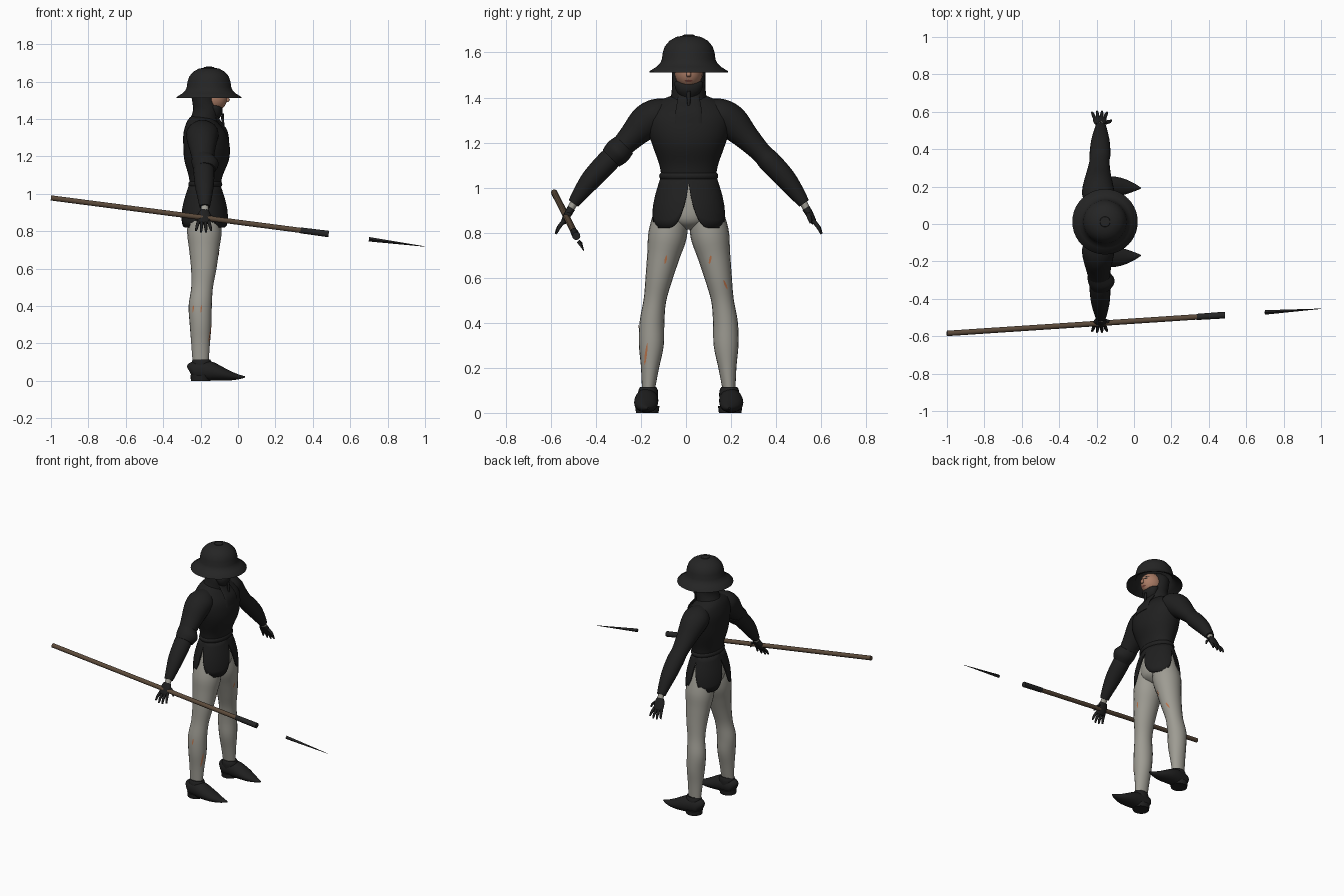
import bpy, bmesh, math
from mathutils import Vector
from mathutils.bvhtree import BVHTree

if "Cube" in bpy.data.objects:
    bpy.data.objects.remove(bpy.data.objects["Cube"])

CY = 0.012   # body centre line in y


def mat(name, r, g, b):
    m = bpy.data.materials.new(name)
    m.diffuse_color = (r, g, b, 1)
    m.use_nodes = True
    m.node_tree.nodes["Principled BSDF"].inputs["Base Color"].default_value = m.diffuse_color
    return m


BLACK = mat("black cloth", .014, .014, .014)
STEEL = mat("dark steel", .018, .018, .018)
GREY = mat("pale leggings", .34, .33, .29)
SKIN = mat("skin", .40, .20, .13)
WOOD = mat("wood", .105, .068, .042)
RUST = mat("rust stain", .48, .17, .07)
LIP = mat("lip", .22, .07, .05)


def finish(bm, name, m, smooth=True):
    bmesh.ops.recalc_face_normals(bm, faces=bm.faces)
    me = bpy.data.meshes.new(name)
    bm.to_mesh(me)
    bm.free()
    ob = bpy.data.objects.new(name, me)
    bpy.context.collection.objects.link(ob)
    me.materials.append(m)
    if smooth:
        bpy.ops.object.select_all(action='DESELECT')
        ob.select_set(True)
        bpy.context.view_layer.objects.active = ob
        bpy.ops.object.shade_smooth_by_angle(angle=math.radians(50))
    return ob


def spline(st, k):
    """Catmull-Rom through stations (x, y, z, a, b)."""
    out, n = [], len(st)
    for i in range(n - 1):
        p = [st[max(i - 1, 0)], st[i], st[i + 1], st[min(i + 2, n - 1)]]
        for j in range(k):
            t = j / k
            out.append([.5 * (2 * q + (r - o) * t + (2 * o - 5 * q + 4 * r - s) * t * t
                              + (3 * q - o - 3 * r + s) * t ** 3) for o, q, r, s in zip(*p)])
    return out + [list(st[-1])]


def skin_rings(bm, rings, closed_ends=True):
    n = len(rings[0])
    for r0, r1 in zip(rings, rings[1:]):
        for i in range(n):
            bm.faces.new((r0[i], r0[(i + 1) % n], r1[(i + 1) % n], r1[i]))
    if closed_ends:
        bm.faces.new(rings[0])
        bm.faces.new(rings[-1])


def loft(name, st, m, u=(1, 0, 0), n=20, k=4, tree=False):
    """Tube of elliptic rings: a along axis u, b across it."""
    s, u, bm, rings = spline(st, k), Vector(u), bmesh.new(), []
    for i, q in enumerate(s):
        t = Vector(s[min(i + 1, len(s) - 1)][:3]) - Vector(s[max(i - 1, 0)][:3])
        v = t.normalized().cross(u).normalized()
        rings.append([bm.verts.new(Vector(q[:3]) + u * max(q[3], .001) * math.cos(w) + v * max(q[4], .001) * math.sin(w))
                      for w in (2 * math.pi * j / n for j in range(n))])
    skin_rings(bm, rings)
    bvh = BVHTree.FromBMesh(bm) if tree else None
    ob = finish(bm, name, m)
    return bvh if tree else ob


def side(st, s):
    return [(q[0], CY + s * q[1]) + tuple(q[2:]) for q in st]


def ball(name, c, r, m):
    bm = bmesh.new()
    bmesh.ops.create_uvsphere(bm, u_segments=24, v_segments=14, radius=1)
    for v in bm.verts:
        v.co = Vector([c[i] + v.co[i] * r[i] for i in range(3)])
    bvh = BVHTree.FromBMesh(bm)
    finish(bm, name, m)
    return bvh


def plate(name, bvh, d, a, z, w, h, slant, m):
    """Thin painted patch projected along d onto a surface."""
    d, bm, vs = Vector(d), bmesh.new(), []
    for i in range(8):
        t = math.pi * i / 4
        da, dz = w * math.cos(t), h * math.sin(t)
        p = Vector((0, a + da + dz * slant, z + dz)) if d.x else Vector((a + da + dz * slant, 0, z + dz))
        hit = bvh.ray_cast(p - d * 3, d)[0]
        if hit:
            vs.append(bm.verts.new(hit - d * .003))
    if len(vs) > 2:
        bm.faces.new(vs)
    finish(bm, name, m, False)


# legs, shoes, arms and hands, one per side
legs = {}
for s, tag in ((1, "left"), (-1, "right")):
    legs[s] = loft(tag + "_leg", side([
        (-.18, .07, .93, .08, .07), (-.18, .092, .80, .092, .086), (-.181, .112, .70, .08, .073),
        (-.183, .132, .60, .068, .06), (-.192, .15, .50, .058, .05), (-.202, .163, .40, .062, .055),
        (-.20, .166, .30, .058, .055), (-.20, .172, .20, .05, .04), (-.20, .18, .09, .042, .027)], s), GREY, tree=True)
    loft(tag + "_shoe", side([
        (-.257, .182, .045, .02, .035), (-.24, .182, .052, .042, .05), (-.20, .184, .055, .049, .055),
        (-.15, .188, .052, .053, .052), (-.10, .189, .04, .052, .04), (-.05, .187, .028, .042, .027),
        (0, .184, .021, .022, .014), (.037, .18, .021, .003, .004)], s), BLACK, u=(0, 1, 0))
    loft(tag + "_shoe_sole", side([(-.20, .184, 0, .052, .05), (-.20, .184, .03, .054, .054)], s), BLACK, k=1)
    loft(tag + "_shoe_collar", side([(-.195, .18, .06, .05, .044), (-.195, .18, .095, .053, .044),
                                     (-.195, .18, .115, .047, .036)], s), BLACK)
    loft(tag + "_sleeve", side([
        (-.19, .07, 1.345, .05, .05), (-.19, .135, 1.325, .085, .072), (-.192, .19, 1.29, .082, .076),
        (-.19, .255, 1.225, .066, .058), (-.185, .322, 1.155, .054, .046), (-.182, .36, 1.115, .056, .05),
        (-.18, .43, 1.04, .05, .046), (-.178, .485, .968, .036, .034), (-.178, .512, .93, .028, .025)], s), BLACK)
    loft(tag + "_shirt_cuff", side([(-.178, .505, .94, .02, .018), (-.178, .524, .905, .02, .016)], s), GREY, k=1)
    loft(tag + "_glove", side([(-.18, .52, .91, .024, .018), (-.182, .535, .885, .036, .017),
                               (-.184, .552, .852, .036, .014), (-.184, .558, .842, .03, .01)], s), BLACK, n=12)
    for i in range(4):
        f = i - 1.5
        reach = .9 if i in (0, 3) else 1.05
        loft(f"{tag}_finger_{i + 1}", side([
            (-.184 + f * .018, .552, .853, .009, .009),
            (-.184 + f * .023, .552 + .024 * reach, .853 - .028 * reach, .009, .009),
            (-.184 + f * .027, .552 + .036 * reach, .853 - .056 * reach, .005, .005)], s), BLACK, n=8, k=2)
    loft(tag + "_thumb", side([(-.155, .53, .888, .011, .011), (-.132, .535, .868, .01, .01),
                               (-.122, .542, .842, .005, .005)], s), BLACK, n=8, k=2)

# flared elbow guard on the spear arm
loft("elbow_guard", side([(-.187, .285, 1.19, .06, .053), (-.175, .315, 1.16, .072, .06),
                          (-.178, .345, 1.13, .058, .052)], -1), BLACK)

# torn, stained spots on the leggings
for i, (s, a, z, h, sl) in enumerate([(1, .107, .68, .02, .2), (-1, -.09, .68, .02, .2),
                                      (1, .175, .57, .022, -.4), (-1, -.178, .26, .05, .12)]):
    plate(f"stain_front_{i}", legs[s], (-1, 0, 0), a, z, .005, h, sl, RUST)
for i, a in enumerate((-.24, -.197)):
    plate(f"stain_side_{i}", legs[-1], (0, 1, 0), a, .385, .004, .02, .1, RUST)

# torso, hips and belt
loft("hips", [(-.18, CY, .815, .04, .03), (-.18, CY, .85, .085, .10), (-.18, CY, .92, .092, .14),
              (-.178, CY, 1.05, .075, .115)], GREY, n=28)
loft("doublet", [(-.175, CY, 1.04, .08, .12), (-.173, CY, 1.10, .092, .13), (-.168, CY, 1.18, .119, .158),
                 (-.168, CY, 1.25, .124, .18), (-.176, CY, 1.32, .116, .185), (-.19, CY, 1.375, .088, .15),
                 (-.195, CY, 1.405, .065, .085), (-.195, CY, 1.415, .05, .06)], BLACK, n=32)
loft("belt", [(-.175, CY, 1.035, .082, .122), (-.175, CY, 1.045, .09, .13), (-.175, CY, 1.058, .09, .13),
              (-.175, CY, 1.068, .082, .122)], BLACK, n=32, k=2)

# skirt of four rounded flaps split at front, back and sides
bm, rings, N = bmesh.new(), [], 96
for row in range(7):
    ring = []
    for j in range(N):
        th = 2 * math.pi * j / N
        t = abs(((th + math.pi / 4) % (math.pi / 2)) - 0)
        t = abs(((th % (math.pi / 2)) - math.pi / 4) / (math.pi / 4))
        low = .82 + .2 * t ** 4
        z = 1.05 + (low - 1.05) * row / 6
        f = min(1, math.sin(min(1, (1.05 - z) / .2) * math.pi / 2))
        ring.append(bm.verts.new((-.178 + (.083 + .045 * f) * math.cos(th), CY + (.123 + .043 * f) * math.sin(th), z)))
    rings.append(ring)
skin_rings(bm, rings, False)
skirt = finish(bm, "skirt_flaps", BLACK)
mod = skirt.modifiers.new("thickness", 'SOLIDIFY')
mod.thickness = .008

# hood, neck and chest bib
loft("hood_neck", [(-.19, CY, 1.37, .085, .085), (-.178, CY, 1.41, .074, .078), (-.17, CY, 1.45, .07, .074),
                   (-.178, CY, 1.49, .066, .074), (-.182, CY, 1.55, .07, .075), (-.18, CY, 1.58, .05, .05)], BLACK, n=24)
loft("hood_chin", [(-.13, CY, 1.40, .028, .035), (-.118, CY, 1.43, .034, .054), (-.125, CY, 1.462, .04, .064),
                   (-.135, CY, 1.475, .03, .05)], BLACK)
loft("chest_bib", [(-.055, CY, 1.285, .008, .06), (-.068, CY, 1.34, .01, .058), (-.105, CY, 1.39, .012, .05),
                   (-.125, CY, 1.43, .012, .045)], BLACK, n=16)
loft("chin_strap", [(-.082, CY, 1.43, .006, .008), (-.082, CY, 1.40, .008, .009), (-.078, CY, 1.355, .005, .005)],
     BLACK, n=8)

# face
face = ball("face", (-.135, CY, 1.51), (.077, .062, .072), SKIN)
loft("nose", [(-.066, CY, 1.525, .008, .007), (-.056, CY, 1.503, .012, .011), (-.058, CY, 1.492, .007, .009)], SKIN, n=10)
plate("mouth", face, (-1, 0, 0), CY, 1.474, .02, .005, 0, LIP)
for s in (1, -1):
    plate("eye", face, (-1, 0, 0), CY + s * .026, 1.518, .011, .005, s * .3, BLACK)
    plate("eyebrow", face, (-1, 0, 0), CY + s * .027, 1.532, .014, .003, 0, BLACK)

# broad brimmed helmet turned from a profile, hollow below
bm, rings = bmesh.new(), []
for r, z in [(.002, 1.679), (.012, 1.68), (.026, 1.678), (.028, 1.674), (.055, 1.669), (.085, 1.652), (.106, 1.627),
             (.115, 1.60), (.119, 1.57), (.126, 1.554), (.142, 1.537), (.174, 1.517), (.175, 1.511),
             (.14, 1.53), (.115, 1.55), (.105, 1.60), (.07, 1.645), (.002, 1.66)]:
    rings.append([bm.verts.new((-.155 + r * math.cos(2 * math.pi * j / 40), CY + r * math.sin(2 * math.pi * j / 40), z))
                  for j in range(40)])
skin_rings(bm, rings)
finish(bm, "brimmed_helmet", STEEL)

# spear: shaft, socket and separate point along one line
A, B = Vector((-1, -.585, .978)), Vector((.485, -.487, .785))


def spear(name, x0, x1, r0, r1, m, n):
    st = [tuple(A + (B - A) * ((x + 1) / 1.485)) + (r, r) for x, r in ((x0, r0), (x1, r1))]
    loft(name, st, m, u=(0, 1, 0), n=n, k=1)


spear("spear_shaft", -1, .35, .0145, .0145, WOOD, 10)
spear("spear_socket", .335, .485, .0165, .018, STEEL, 10)
spear("spear_point", .70, 1, .012, .001, STEEL, 4)
